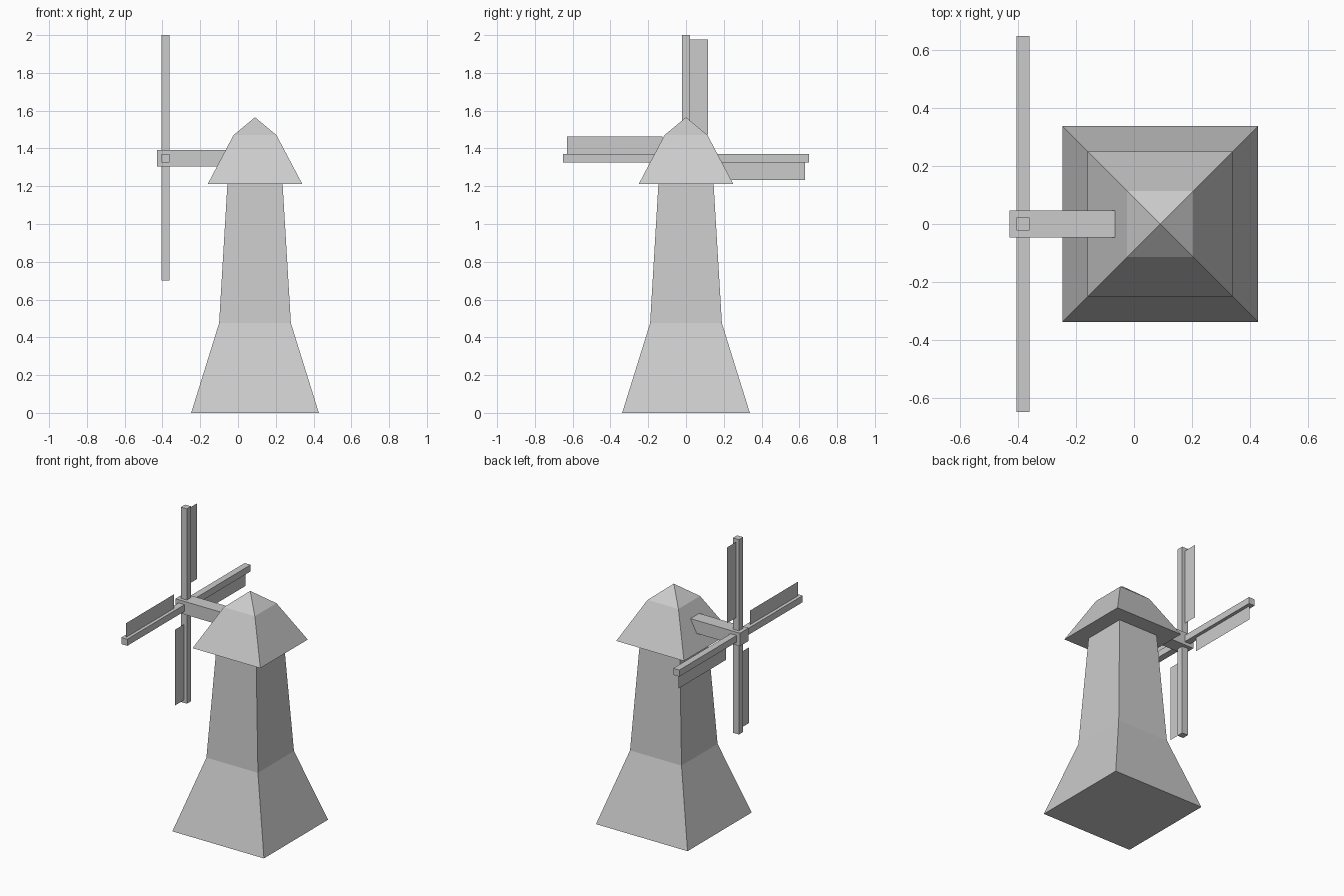
import bpy, math
from mathutils import Matrix, Vector

if "Cube" in bpy.data.objects:
    bpy.data.objects.remove(bpy.data.objects["Cube"])

CX = 0.09                            # tower axis
HUB = Vector((-0.384, 0, 1.348))     # sail centre


def add_mesh(name, verts, faces):
    me = bpy.data.meshes.new(name)
    me.from_pydata(verts, [], faces)
    me.update()
    ob = bpy.data.objects.new(name, me)
    bpy.context.collection.objects.link(ob)
    return ob


def square_loft(name, rings, apex=None):
    """Stack of square rings (half width, z), closed below, optional apex."""
    verts = [(CX + sx * h, sy * h, z) for h, z in rings
             for sx, sy in ((-1, -1), (1, -1), (1, 1), (-1, 1))]
    faces = [(3, 2, 1, 0)]
    for r in range(len(rings) - 1):
        for i in range(4):
            j = (i + 1) % 4
            faces.append((4 * r + i, 4 * r + j, 4 * r + 4 + j, 4 * r + 4 + i))
    if apex is not None:
        top = len(verts)
        verts.append((CX, 0, apex))
        faces += [(top - 4 + i, top - 4 + (i + 1) % 4, top) for i in range(4)]
    return add_mesh(name, verts, faces)


def box(name, center, size):
    bpy.ops.mesh.primitive_cube_add(size=1, location=center)
    ob = bpy.context.object
    ob.name = name
    ob.scale = size
    return ob


# Tower with flared base, and the cap overhanging it
square_loft("tower", [(0.338, 0), (0.19, 0.475), (0.146, 1.212)])
square_loft("cap", [(0.25, 1.212), (0.114, 1.47)], apex=1.565)

# Axle running into the cap
x0, x1 = -0.43, 0.0
box("axle", ((x0 + x1) / 2, 0, HUB.z), (x1 - x0, 0.092, 0.087))

# Crossed sail arms
box("vertical_arm", (HUB.x, 0, 1.35), (0.044, 0.044, 1.30))
box("horizontal_arm", HUB, (0.044, 1.30, 0.044))

# Four flat sails, turned around the hub
for k in range(4):
    turn = Matrix.Rotation(k * math.pi / 2, 3, 'X')
    corners = [(0, 0.02, 0.125), (0, 0.116, 0.125), (0, 0.116, 0.63), (0, 0.02, 0.63)]
    add_mesh(f"sail_{k + 1}", [HUB + turn @ Vector(c) for c in corners], [(0, 1, 2, 3)])
